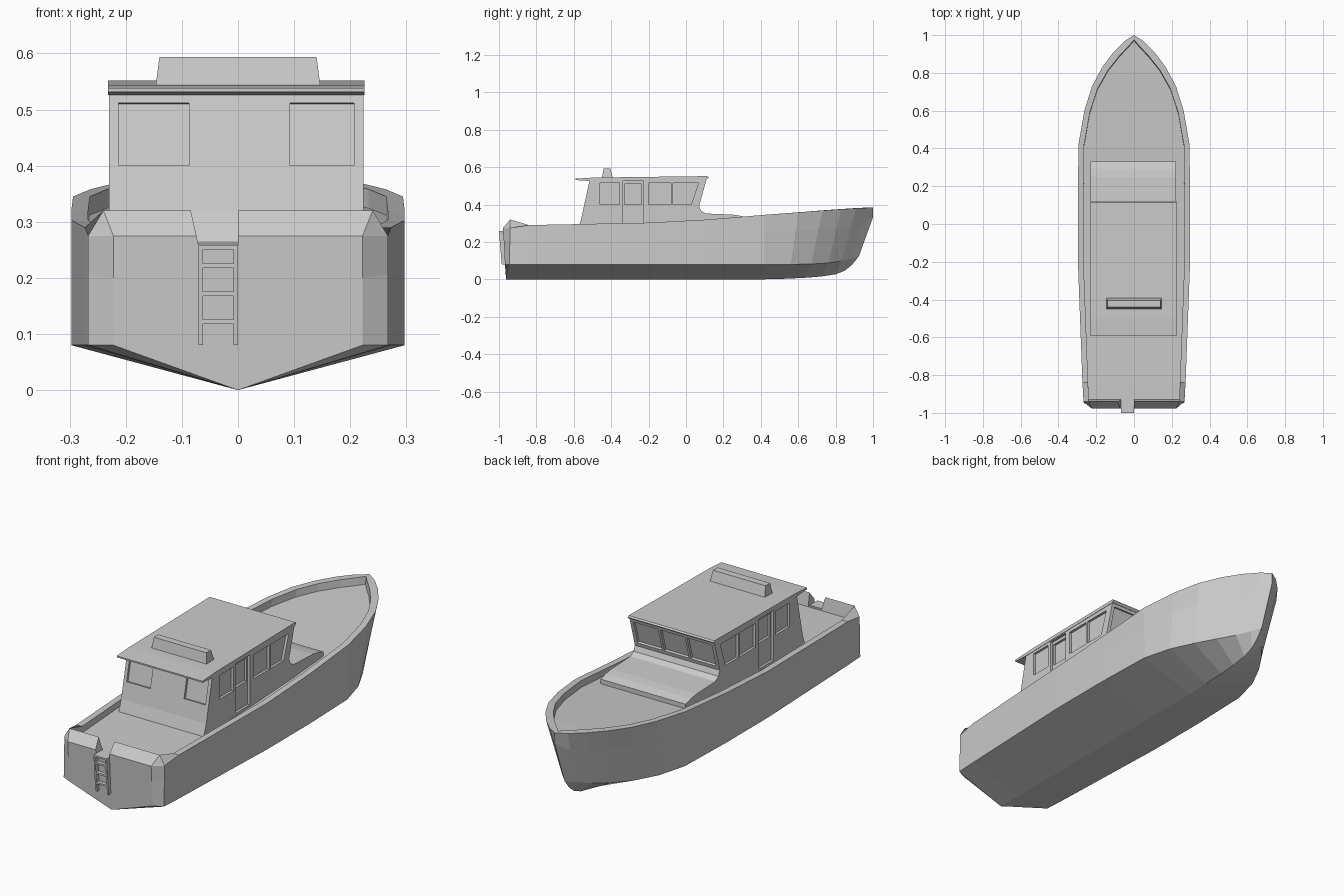
import bpy, bmesh
from mathutils import Vector

if "Cube" in bpy.data.objects:
    bpy.data.objects.remove(bpy.data.objects["Cube"])

CX = -0.003   # cabin sits a hair off centre


def finish(bm, name):
    bmesh.ops.remove_doubles(bm, verts=bm.verts, dist=1e-5)
    bmesh.ops.recalc_face_normals(bm, faces=bm.faces)
    me = bpy.data.meshes.new(name)
    bm.to_mesh(me)
    bm.free()
    ob = bpy.data.objects.new(name, me)
    bpy.context.collection.objects.link(ob)
    return ob


def add_prism(bm, pts, vec):
    """Extrude a polygon of 3D points along vec."""
    a = [bm.verts.new(p) for p in pts]
    b = [bm.verts.new(Vector(p) + Vector(vec)) for p in pts]
    bm.faces.new(a)
    bm.faces.new(b[::-1])
    n = len(a)
    for i in range(n):
        bm.faces.new((a[i], b[i], b[(i + 1) % n], a[(i + 1) % n]))


def side_prism(name, profile, half, cx=CX):
    bm = bmesh.new()
    add_prism(bm, [(cx - half, y, z) for y, z in profile], (2 * half, 0, 0))
    return finish(bm, name)


def add_box(bm, x0, x1, y0, y1, z0, z1, lean=0.0):
    """Box whose foot is shifted in y by lean."""
    add_prism(bm, [(x0, y0 + lean, z0), (x0, y1 + lean, z0), (x0, y1, z1), (x0, y0, z1)],
              (x1 - x0, 0, 0))


def cut(ob, prisms):
    bm = bmesh.new()
    for pts, vec in prisms:
        add_prism(bm, pts, vec)
    cutter = finish(bm, "cutter")
    cutter.hide_render = True
    mod = ob.modifiers.new("cut", "BOOLEAN")
    mod.operation = "DIFFERENCE"
    mod.solver = "EXACT"
    mod.object = cutter
    bpy.context.view_layer.objects.active = ob
    bpy.ops.object.modifier_apply(modifier=mod.name)
    bpy.data.objects.remove(cutter)


# Hull stations: sheer (y, x, z), chine (y, x, z), keel (y, z), deck z
stations = [
    (-.94, .267, .275, -.945, .267, .08, -.96, 0, .255),
    (-.84, .273, .29, -.84, .273, .08, -.84, 0, .258),
    (-.2, .297, .303, -.2, .297, .08, -.2, 0, .275),
    (.12, .297, .32, .12, .297, .08, .12, 0, .29),
    (.42, .294, .345, .42, .288, .08, .4, 0, .312),
    (.6, .263, .358, .56, .25, .08, .52, .003, .324),
    (.73, .222, .368, .67, .195, .082, .63, .008, .333),
    (.83, .168, .375, .76, .135, .088, .72, .015, .34),
    (.91, .108, .38, .83, .078, .098, .80, .027, .344),
    (.97, .048, .383, .885, .032, .112, .85, .047, .347),
    (1, 0, .385, .925, 0, .125, .89, .08, .349),
]


def ring(bm, keel, side):
    right = [bm.verts.new(p) for p in side]
    left = [bm.verts.new((-x, y, z)) for x, y, z in reversed(side)]
    return [bm.verts.new(keel)] + right + left


bm = bmesh.new()
# transom ring, then one ring per station
rings = [ring(bm, (0, -.962, 0), [(.222, -.968, .08), (.222, -.974, .2), (.222, -.978, .275),
                                  (.24, -.94, .32), (.24, -.94, .32)])]
for i, (ys, xs, zs, yc, xc, zc, yk, zk, zd) in enumerate(stations):
    last = i == len(stations) - 1
    t = .8 if last else .65
    ym = ys if last else yc + (ys - yc) * t
    xi, yi = max(xs - .03, xs * .5), ys - .05 * max(0, ys - .5)
    inner = (.24, -.94, .32) if i == 0 else (xi, yi, zs)
    deck = (.24, -.93, zd) if i == 0 else (xi, yi - .005, zd)
    rings.append(ring(bm, (0, yk, zk), [(xc, yc, zc), (xc + (xs - xc) * t, ym, zc + (zs - zc) * t),
                                        (xs, ys, zs), inner, deck]))
for a, b in zip(rings, rings[1:]):
    n = len(a)
    for j in range(n):
        bm.faces.new((a[j], a[(j + 1) % n], b[(j + 1) % n], b[j]))
r = rings[0]
bm.faces.new([r[k] for k in (0, 1, 2, 3, 8, 9, 10)])
bm.faces.new([r[k] for k in (3, 4, 7, 8)])
hull = finish(bm, "hull")
# boarding slot in the transom
cut(hull, [([(-.07, -1.1, .257), (0, -1.1, .257), (0, -1.1, .36), (-.093, -1.1, .36)], (0, .19, 0))])

# Cabin with low trunk in front
cabin = side_prism("cabin", [(-.588, .24), (-.575, .28), (-.561, .32), (-.515, .532), (.112, .542),
                             (.07, .392), (.08, .367), (.105, .352), (.25, .346), (.29, .34),
                             (.33, .328), (.33, .29)], .2265)

# Recesses: side windows, doors, rear windows and windshield panes
D = .012
side_shapes = [
    [(-.46, .40), (-.355, .40), (-.355, .515), (-.46, .515)],
    [(-.338, .285), (-.228, .285), (-.228, .525), (-.338, .525)],
    [(-.20, .40), (-.08, .40), (-.08, .515), (-.20, .515)],
    [(-.07, .40), (.028, .40), (.066, .515), (-.07, .515)],
]
door_pane = [(-.33, .40), (-.237, .40), (-.237, .51), (-.33, .51)]


def side_cut(shape, s, depth):
    return [(CX + s * (.2265 - depth), y, z) for y, z in shape], (s * (depth + .03), 0, 0)


def wall_cut(x0, x1, z0, z1, low, high, out):
    """Recess cutter lying parallel to a leaning end wall."""
    (ya, za), (yb, zb) = low, high
    nrm = Vector((0, zb - za, ya - yb)).normalized() * out
    at = lambda x, z: Vector((x, ya + (yb - ya) * (z - za) / (zb - za), z)) - nrm * D
    return [at(x0, z0), at(x1, z0), at(x1, z1), at(x0, z1)], nrm * (D + .02)


recesses = [side_cut(s, sx, D) for s in side_shapes for sx in (-1, 1)]
recesses += [wall_cut(a, b, .40, .512, (-.561, .32), (-.515, .532), -1)
             for a, b in ((-.213, -.087), (.093, .207))]
recesses += [wall_cut(a, b, .41, .522, (.07, .392), (.112, .542), 1)
             for a, b in ((-.212, -.08), (-.068, .062), (.074, .206))]
cut(cabin, recesses)
cut(cabin, [side_cut(door_pane, sx, 2 * D) for sx in (-1, 1)])

# Roof slab with rear overhang
side_prism("roof", [(-.592, .531), (-.592, .538), (-.5, .544), (.115, .552), (.122, .546),
                    (.112, .536), (-.515, .526)], .2285)

# Tapered roof bar
bm = bmesh.new()
rows = [[bm.verts.new((x, y, z)) for x, y in ((-w, y0), (w, y0), (w, y1), (-w, y1))]
        for w, y0, y1, z in ((.147, -.45, -.39, .54), (.14, -.44, -.405, .594))]
for row in rows:
    bm.faces.new(row)
for i in range(4):
    j = (i + 1) % 4
    bm.faces.new((rows[0][i], rows[0][j], rows[1][j], rows[1][i]))
finish(bm, "roof_bar")

# Stern ladder: two leaning rails, rungs and top step
bm = bmesh.new()
for x in (-.07, -.008):
    add_box(bm, x, x + .008, -1, -.978, .08, .255, .015)
for z in (.122, .172, .222):
    y = -1 + .015 * (.255 - z) / .175
    add_box(bm, -.063, -.007, y, y + .018, z - .004, z + .004)
add_box(bm, -.07, 0, -1, -.94, .251, .259)
finish(bm, "stern_ladder")
